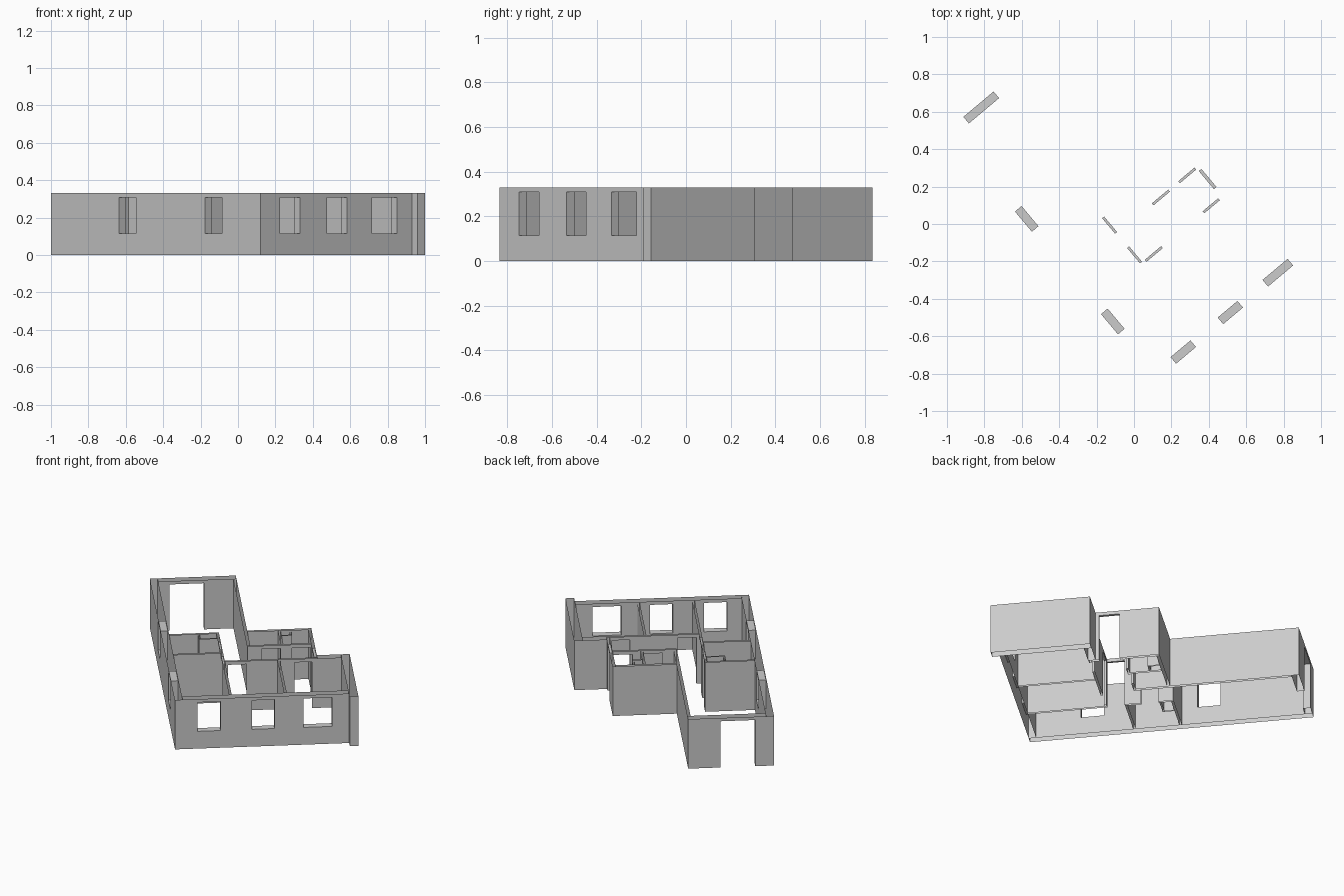
import bpy, bmesh, math
from mathutils import Matrix

if "Cube" in bpy.data.objects:
    bpy.data.objects.remove(bpy.data.objects["Cube"], do_unlink=True)

HEIGHT, SILL, LINTEL = 0.33, 0.115, 0.308
THICK, THIN = 0.046, 0.014
# The plan is drawn square from its front corner, then turned into place
PLACE = Matrix.Translation((0.12, -0.835, 0)) @ Matrix.Rotation(math.radians(40), 4, 'Z')

plaster = bpy.data.materials.new("grey_plaster")
plaster.use_nodes = True
GREY = (0.6, 0.6, 0.6, 1)
plaster.diffuse_color = GREY
plaster.node_tree.nodes["Principled BSDF"].inputs["Base Color"].default_value = GREY


def wall(name, axis, start, end, near, thick, doors=(), windows=(), ends=""):
    """Hollow wall without top or bottom; axis 'u' runs across the plan, 'v' runs back."""
    bm = bmesh.new()

    def quad(*corners):
        bm.faces.new([bm.verts.new((s, t, z) if axis == 'u' else (t, s, z))
                      for s, t, z in corners])

    far = near + thick
    holes = [(a, b, 0) for a, b in doors] + [(a, b, SILL) for a, b in windows]
    cuts = sorted({start, end, *[c for h in holes for c in h[:2]]})
    levels = [0, SILL, LINTEL, HEIGHT]
    # Both long sides, leaving out the openings
    for a, b in zip(cuts, cuts[1:]):
        for low, high in zip(levels, levels[1:]):
            if any(h[0] <= a and b <= h[1] and h[2] <= low < LINTEL for h in holes):
                continue
            for t in (near, far):
                quad((a, t, low), (b, t, low), (b, t, high), (a, t, high))
    # Jambs, lintels and sills
    for a, b, base in holes:
        for s in (a, b):
            for low, high in zip(levels[:2], levels[1:3]):
                if low >= base:
                    quad((s, near, low), (s, far, low), (s, far, high), (s, near, high))
        for z in ([LINTEL, base] if base else [LINTEL]):
            quad((a, near, z), (b, near, z), (b, far, z), (a, far, z))
    # Exposed wall ends
    for key, s in (("s", start), ("e", end)):
        if key in ends:
            for low, high in zip(levels, levels[1:]):
                quad((s, near, low), (s, far, low), (s, far, high), (s, near, high))
    bmesh.ops.remove_doubles(bm, verts=bm.verts, dist=0.0001)
    bmesh.ops.recalc_face_normals(bm, faces=bm.faces)
    mesh = bpy.data.meshes.new(name)
    bm.to_mesh(mesh)
    bm.free()
    mesh.transform(PLACE)
    mesh.materials.append(plaster)
    bpy.context.collection.objects.link(bpy.data.objects.new(name, mesh))


# Outer walls
wall("front_wall", 'u', THICK, 1.057, 0, THICK,
     windows=[(0.137, 0.276), (0.466, 0.604), (0.779, 0.954)])
wall("long_side_wall", 'v', 0, 1.742, 0, THICK,
     windows=[(0.32, 0.461), (1.036, 1.177)], ends="se")
wall("entrance_wall", 'u', THICK, 0.521, 1.742 - THICK, THICK,
     doors=[(0.114, 0.325)], ends="e")
wall("short_side_wall", 'v', -THICK, 0.563, 1.057, 0.052, ends="se")
wall("short_back_wall", 'u', 0.91, 1.057, 0.563 - THICK, THICK, ends="s")
wall("hall_side_wall", 'v', 0.74, 1.742 - THICK, 0.503, 0.018)
wall("annex_back_wall", 'u', 0.521, 0.892, 0.934, 0.018)
wall("annex_side_wall", 'v', 0.533, 0.952, 0.892, 0.018,
     doors=[(0.585, 0.711)], ends="e")

# Inner partitions
wall("room_partition", 'v', THICK, 0.94, 0.334, THIN,
     doors=[(0.535, 0.642), (0.742, 0.85)], ends="e")
wall("front_room_partition", 'v', THICK, 0.519, 0.668, THIN)
wall("corridor_wall", 'u', 0.348, 0.91, 0.519, THIN,
     doors=[(0.366, 0.48), (0.77, 0.878)])
wall("bath_front_wall", 'u', THICK, 0.334, 0.643, THIN)
wall("bath_back_wall", 'u', THICK, 0.334, 0.926, THIN)
wall("annex_front_wall", 'u', 0.503, 0.892, 0.726, THIN,
     doors=[(0.589, 0.703), (0.773, 0.887)], ends="s")
wall("annex_partition", 'v', 0.74, 0.934, 0.708, THIN)

# Service ducts
wall("bath_duct_front", 'u', 0.22, 0.334, 0.854, 0.01, ends="s")
wall("bath_duct_side", 'v', 0.864, 0.926, 0.22, 0.01)
wall("annex_duct_front", 'u', 0.722, 0.785, 0.86, 0.01, ends="e")
wall("annex_duct_side", 'v', 0.87, 0.934, 0.775, 0.01)
